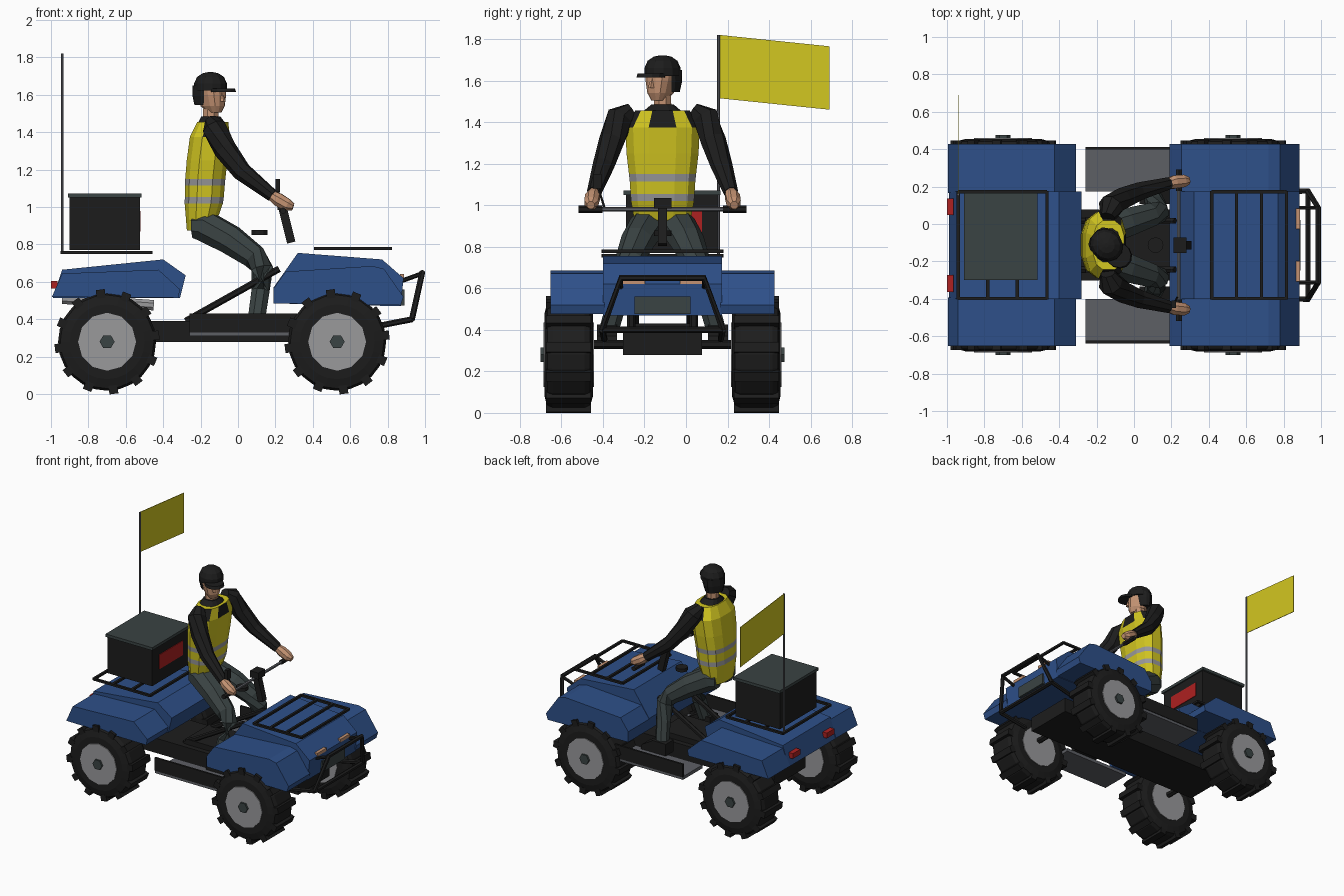
import bpy, bmesh, math
from mathutils import Vector, Matrix

cube = bpy.data.objects.get("Cube")
if cube:
    bpy.data.objects.remove(cube, do_unlink=True)

YC = -0.113          # centreline of the vehicle
SIDES = ((1, "left"), (-1, "right"))


def material(name, r, g, b):
    m = bpy.data.materials.new(name)
    m.use_nodes = True
    m.diffuse_color = (r, g, b, 1)
    bsdf = next(n for n in m.node_tree.nodes if n.type == 'BSDF_PRINCIPLED')
    bsdf.inputs["Base Color"].default_value = (r, g, b, 1)
    bsdf.inputs["Roughness"].default_value = 0.8
    return m


BLUE = material("body blue", .027, .08, .25)
BLACK = material("black", .012, .012, .012)
SILVER = material("light grey", .32, .32, .33)
GREY = material("mid grey", .11, .115, .13)
SLATE = material("slate", .042, .056, .056)
SKIN = material("skin", .55, .29, .17)
RED = material("red", .42, .015, .015)
YELLOW = material("safety yellow", .65, .57, .015)


def finish(name, bm, *mats):
    bmesh.ops.recalc_face_normals(bm, faces=bm.faces)
    me = bpy.data.meshes.new(name)
    bm.to_mesh(me)
    bm.free()
    for m in mats:
        me.materials.append(m)
    ob = bpy.data.objects.new(name, me)
    ob.location.y = YC
    bpy.context.collection.objects.link(ob)
    return ob


def add_box(bm, lo, hi, mat=Matrix()):
    lo, hi = Vector(lo), Vector(hi)
    m = mat @ Matrix.Translation((lo + hi) / 2) @ Matrix.Diagonal((*(hi - lo), 1))
    bmesh.ops.create_cube(bm, size=1, matrix=m)


def box(name, lo, hi, mat):
    bm = bmesh.new()
    add_box(bm, lo, hi)
    return finish(name, bm, mat)


def prism(name, profile, y0, y1, mat):
    """Side profile (x, z) extruded across the vehicle."""
    bm = bmesh.new()
    f = bm.faces.new([bm.verts.new((x, y0, z)) for x, z in profile])
    ext = bmesh.ops.extrude_face_region(bm, geom=[f])["geom"]
    bmesh.ops.translate(bm, vec=(0, y1 - y0, 0),
                        verts=[v for v in ext if isinstance(v, bmesh.types.BMVert)])
    return finish(name, bm, mat)


def loft(name, rings, *mats, rule=None):
    """Skin a list of point rings; rule(band, face centre) picks the material."""
    bm = bmesh.new()
    vs = [[bm.verts.new(p) for p in r] for r in rings]
    n = len(vs[0])
    for k in range(len(vs) - 1):
        for i in range(n):
            j = (i + 1) % n
            f = bm.faces.new((vs[k][i], vs[k][j], vs[k + 1][j], vs[k + 1][i]))
            if rule:
                f.material_index = rule(k, f.calc_center_median())
    bm.faces.new(vs[0])
    bm.faces.new(vs[-1])
    return finish(name, bm, *mats)


def limb(name, pts, mat, n=8):
    """Round tube through (x, y, z, radius) points."""
    P = [Vector(p[:3]) for p in pts]
    rings = []
    for k, p in enumerate(P):
        t = (P[min(k + 1, len(P) - 1)] - P[max(k - 1, 0)]).normalized()
        ref = Vector((0, 0, 1)) if abs(t.z) < .95 else Vector((0, 1, 0))
        u = t.cross(ref).normalized()
        w = t.cross(u)
        angles = [2 * math.pi * (i + .5) / n for i in range(n)]
        rings.append([p + pts[k][3] * (u * math.cos(a) + w * math.sin(a)) for a in angles])
    return loft(name, rings, mat)


def bar(name, pts, r, mat=BLACK, n=6):
    return limb(name, [(*p, r) for p in pts], mat, n)


def oval(x, z, rx, ry, n=12, power=.75):
    ring = []
    for i in range(n):
        a = 2 * math.pi * (i + .5) / n
        c, s = math.cos(a), math.sin(a)
        ring.append((x + rx * math.copysign(abs(c) ** power, c),
                     ry * math.copysign(abs(s) ** power, s), z))
    return ring


# Wheels: tyre with lugs, rim disc and hub
def disc(x, s, v, r, n, z=.28):
    return [(x + r * math.cos(2 * math.pi * i / n), s * v, z + r * math.sin(2 * math.pi * i / n))
            for i in range(n)]


for x, end in ((-.70, "rear"), (.53, "front")):
    for s, side in SIDES:
        tag = f"{end}_{side}"
        loft("tyre_" + tag, [disc(x, s, v, r, 24) for v, r in
             ((.335, .20), (.35, .25), (.375, .262), (.53, .262), (.555, .25), (.568, .2))], BLACK)
        loft("rim_" + tag, [disc(x, s, v, .155, 12) for v in (.33, .574)], SILVER)
        loft("hub_" + tag, [disc(x, s, v, .04, 6) for v in (.55, .588)], SLATE)
        bm = bmesh.new()
        for i in range(24):
            m = Matrix.Translation((x, 0, .28)) @ Matrix.Rotation(2 * math.pi * (i + .5) / 24, 4, 'Y')
            if i % 2:
                add_box(bm, (-.024, s * .445, .235), (.024, s * .56, .281), m)
            else:
                m = m @ Matrix.Rotation(math.pi / 12, 4, 'Y')
                add_box(bm, (-.024, s * .345, .235), (.024, s * .45, .281), m)
        finish("tread_lugs_" + tag, bm, BLACK)
    bar(end + "_axle", [(x, -.35, .33), (x, .35, .33)], .022)

# Chassis, struts and exhaust
box("chassis", (-.80, -.19, .278), (.72, .19, .39), BLACK)
box("engine_block", (-.26, -.15, .38), (.2, .15, .43), BLACK)
for s, side in SIDES:
    bar("strut_" + side, [(-.28, s * .13, .39), (.22, s * .13, .67)], .018)
    bar("rear_post_" + side, [(-.75, s * .15, .36), (-.75, s * .15, .56)], .02)
    bar("front_post_" + side, [(.5, s * .15, .36), (.5, s * .15, .56)], .02)
limb("exhaust", [(-.94, -.24, .51, .03), (-.45, -.24, .475, .03)], SILVER)

# Footrests
for s, side in SIDES:
    box("footrest_plate_" + side, (-.26, min(s * .287, s * .52), .31), (.3, max(s * .287, s * .52), .335), GREY)
    box("footrest_lip_" + side, (-.26, min(s * .51, s * .525), .33), (.34, max(s * .51, s * .525), .43), BLACK)

# Fenders: raised centre with lower wings either side
rear_mid = [(-.99, .515), (-.94, .665), (-.40, .72), (-.28, .635), (-.31, .515)]
rear_wing = [(-.995, .52), (-.94, .645), (-.425, .665), (-.31, .56), (-.32, .515)]
front_mid = [(.19, .485), (.19, .57), (.32, .755), (.77, .72), (.885, .62), (.87, .47)]
front_wing = [(.19, .485), (.19, .565), (.255, .655), (.72, .685), (.78, .67), (.885, .52), (.87, .475)]
for end, mid, wing in (("rear", rear_mid, rear_wing), ("front", front_mid, front_wing)):
    prism(end + "_fender_centre", mid, -.287, .287, BLUE)
    for s, side in SIDES:
        prism(f"{end}_fender_wing_{side}", wing, s * .28, s * .54, BLUE)

# Lights and grille
for s, side in SIDES:
    lo, hi = sorted((s * .085, s * .195))
    box("headlight_" + side, (.865, lo, .62), (.888, hi, .643), SKIN)
    lo, hi = sorted((s * .16, s * .25))
    box("tail_light_" + side, (-1.0, lo, .565), (-.965, hi, .605), RED)
box("grille", (.872, -.135, .475), (.889, .135, .56), SLATE)

# Front bumper loop with mounts
bar("bumper_loop", [(.93, .29, .40), (.985, .20, .65), (.985, -.20, .65), (.93, -.29, .40)], .016)
bar("bumper_lower", [(.93, -.29, .40), (.93, .29, .40)], .016)
for s, side in SIDES:
    bar("bumper_mount_" + side, [(.70, s * .28, .355), (.93, s * .29, .40)], .016)
    bar("bumper_brace_" + side, [(.86, s * .2, .60), (.985, s * .2, .645)], .012)

# Racks
for name, x0, x1, z in (("rear", -.94, -.465, .757), ("front", .415, .815, .778)):
    bm = bmesh.new()
    for i in range(4):
        x = x0 + (x1 - x0) * i / 3
        add_box(bm, (x - .009, -.29, z - .008), (x + .009, .29, z + .008))
    for s, side in SIDES:
        add_box(bm, (x0, s * .285 - .009, z - .008), (x1, s * .285 + .009, z + .008))
    finish(name + "_rack", bm, BLACK)

# Cargo box
box("cargo_box", (-.9, -.175, .77), (-.525, .265, 1.052), BLACK)
box("cargo_lid", (-.91, -.187, 1.05), (-.515, .28, 1.072), SLATE)
box("cargo_panel", (-.527, -.09, .87), (-.52, .19, .98), RED)

# Flag and pole
bar("flag_pole", [(-.94, .27, .75), (-.94, .27, 1.82)], .007, GREY)
bm = bmesh.new()
add_box(bm, (-.942, .273, 1.515), (-.938, .803, 1.82))
for v in bm.verts:
    if v.co.y > .5:
        v.co.z -= .055
finish("flag", bm, YELLOW)

# Steering
bar("handlebar", [(.24, -.40, .98), (.24, .40, .98)], .011, GREY)
for s, side in SIDES:
    bar("grip_" + side, [(.24, s * .29, .98), (.24, s * .405, .98)], .018)
limb("steering_column", [(.285, 0, .81, .032), (.24, 0, .99, .032)], BLACK, 4)
box("dash_pod", (.21, -.042, .985), (.28, .042, 1.035), BLACK)
bar("lever", [(.23, -.28, .99), (.213, -.315, 1.10)], .006)
box("lever_head", (.2, -.335, 1.08), (.225, -.295, 1.15), BLACK)
loft("fuel_cap", [[(.115 + .042 * math.cos(i * math.pi / 6), .042 * math.sin(i * math.pi / 6), z)
                   for i in range(12)] for z in (.852, .877)], BLACK)

# Rider torso: vest with two reflective bands and black shirt yoke
torso = [(-.215, .875, .06, .11), (-.195, .93, .085, .14), (-.183, 1.02, .105, .156),
         (-.18, 1.055, .107, .158), (-.177, 1.115, .109, .162), (-.175, 1.15, .11, .166),
         (-.165, 1.25, .112, .178), (-.15, 1.375, .11, .184), (-.135, 1.455, .085, .135)]


def vest_rule(band, c):
    if band in (2, 4):
        return 1
    if band == 7 and c.x > -.15 and not .06 < abs(c.y) < .12:
        return 2
    return 0


loft("vest", [oval(*r) for r in torso], YELLOW, SILVER, BLACK, rule=vest_rule)
loft("collar", [oval(-.14, 1.44, .08, .11), oval(-.145, 1.485, .052, .055)], BLACK)
limb("neck", [(-.147, 0, 1.46, .046), (-.143, 0, 1.56, .044)], SKIN)

# Arms, hands, legs and shoes
for s, side in SIDES:
    limb("arm_" + side, [(-.14, s * .15, 1.455, .04), (-.125, s * .205, 1.42, .068),
                         (-.07, s * .245, 1.31, .062), (.02, s * .285, 1.19, .052),
                         (.185, s * .33, 1.06, .035)], BLACK)
    limb("hand_" + side, [(.17, s * .325, 1.07, .026), (.215, s * .337, 1.04, .038),
                          (.265, s * .343, 1.01, .036), (.295, s * .345, 1.0, .02)], SKIN)
    limb("leg_" + side, [(-.24, s * .065, .90, .07), (-.18, s * .075, .90, .088), (-.04, s * .12, .825, .082),
                         (.085, s * .16, .735, .068), (.13, s * .175, .67, .06),
                         (.12, s * .215, .55, .052), (.1, s * .255, .41, .05)], SLATE)
    prism("shoe_" + side, [(.03, .335), (.24, .335), (.235, .37), (.14, .425), (.03, .425)],
          s * .22, s * .315, BLACK)

# Head and cap, turned towards the rider's right
turn = Matrix.Translation((-.147, .0, 0)) @ Matrix.Rotation(math.radians(-40), 4, 'Z')


def turned(rings):
    return [[turn @ Vector(p) for p in r] for r in rings]


loft("face", turned([oval(.03, 1.505, .035, .03), oval(.015, 1.54, .066, .052),
                     oval(.008, 1.60, .076, .066), oval(0, 1.66, .078, .07)]), SKIN)
loft("nose", turned([oval(.08, 1.565, .022, .014, 6), oval(.076, 1.61, .008, .007, 6)]), SKIN)
loft("hair", turned([oval(-.035, 1.545, .048, .062), oval(-.03, 1.60, .062, .076),
                     oval(-.025, 1.65, .066, .078)]), BLACK)
loft("cap", turned([oval(0, z, rx, ry, 12, 1) for z, rx, ry in
     ((1.622, .092, .084), (1.66, .092, .084), (1.695, .075, .07), (1.715, .045, .042), (1.722, .012, .012))]), BLACK)
loft("cap_brim", turned([oval(.085, 1.615, .075, .068, 12, 1), oval(.08, 1.635, .072, .066, 12, 1)]), BLACK)
